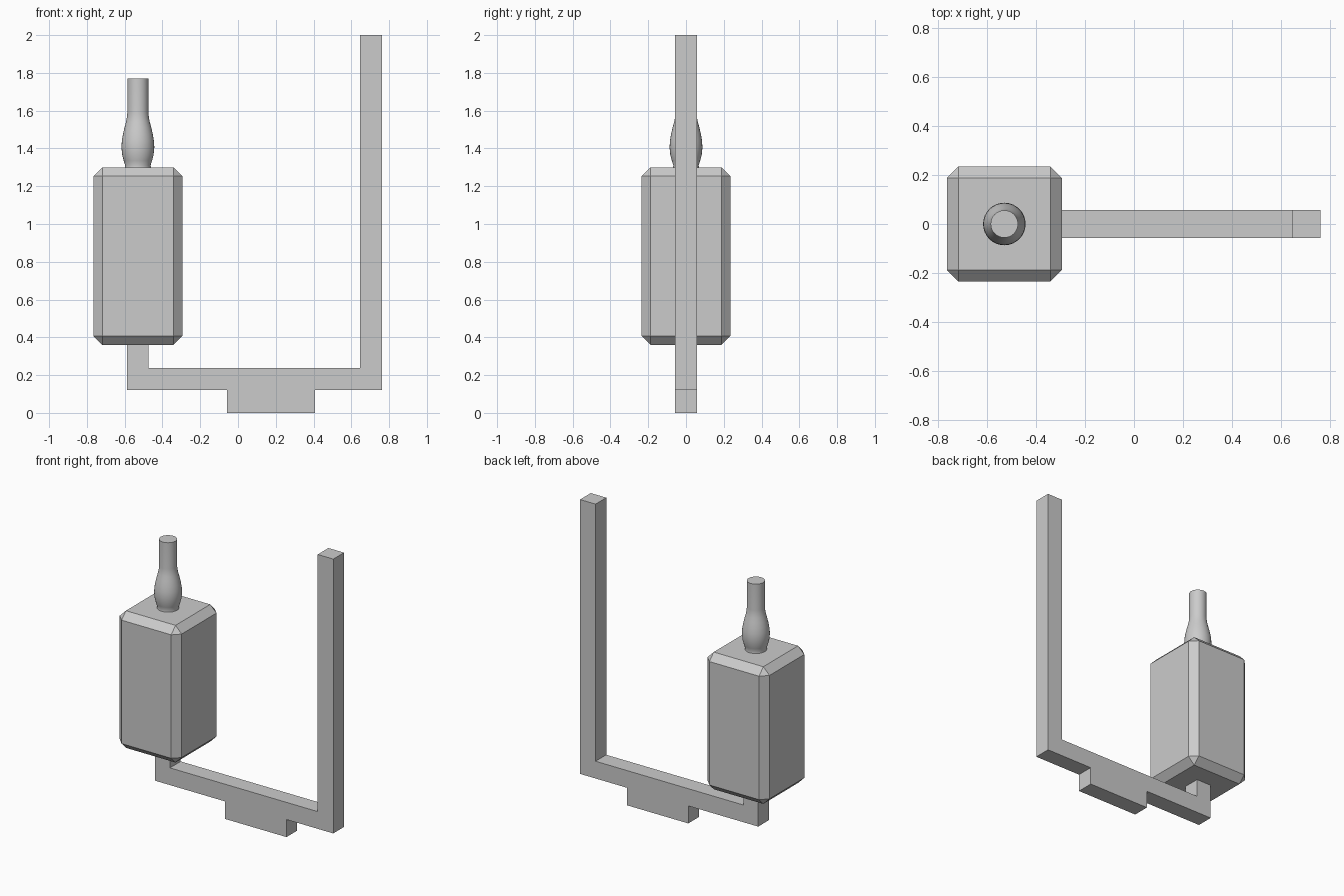
import bpy, bmesh, math

if "Cube" in bpy.data.objects:
    bpy.data.objects.remove(bpy.data.objects["Cube"])

grey = bpy.data.materials.new("light_grey")
grey.diffuse_color = (0.6, 0.6, 0.6, 1)
grey.use_nodes = True
grey.node_tree.nodes["Principled BSDF"].inputs["Base Color"].default_value = grey.diffuse_color

CX = -0.53      # axis of the body and its neck
HALF = 0.058    # half depth of the bracket


def add_object(name, bm):
    bmesh.ops.recalc_face_normals(bm, faces=bm.faces)
    mesh = bpy.data.meshes.new(name)
    bm.to_mesh(mesh)
    bm.free()
    mesh.materials.append(grey)
    obj = bpy.data.objects.new(name, mesh)
    bpy.context.collection.objects.link(obj)
    return obj


# Bracket: one outline in the xz plane, extruded through its depth
outline = [(-0.588, 0.12), (-0.058, 0.12), (-0.058, 0), (0.408, 0),
           (0.408, 0.12), (0.763, 0.12), (0.763, 2), (0.645, 2),
           (0.645, 0.238), (-0.475, 0.238), (-0.475, 0.36), (-0.588, 0.36)]
bm = bmesh.new()
face = bm.faces.new([bm.verts.new((x, -HALF, z)) for x, z in outline])
ext = bmesh.ops.extrude_face_region(bm, geom=[face])
moved = [v for v in ext["geom"] if isinstance(v, bmesh.types.BMVert)]
bmesh.ops.translate(bm, verts=moved, vec=(0, 2 * HALF, 0))
add_object("bracket", bm)

# Body: tall box with chamfered edges
bm = bmesh.new()
bmesh.ops.create_cube(bm, size=1)
bmesh.ops.scale(bm, vec=(0.47, 0.47, 0.94), verts=bm.verts)
bmesh.ops.translate(bm, vec=(CX, 0, 0.83), verts=bm.verts)
bmesh.ops.bevel(bm, geom=bm.edges[:], offset=0.047, offset_type='OFFSET',
                segments=1, profile=0.5, affect='EDGES')
add_object("body", bm)

# Neck: bulb narrowing into a straight stem, turned on a lathe
profile = [(0.069, 1.298), (0.067, 1.31), (0.075, 1.335), (0.083, 1.365),
           (0.087, 1.405), (0.085, 1.44), (0.079, 1.475), (0.071, 1.51),
           (0.063, 1.54), (0.058, 1.565), (0.056, 1.59), (0.056, 1.77)]
N = 32
bm = bmesh.new()
rings = [[bm.verts.new((CX + r * math.cos(2 * math.pi * i / N),
                        r * math.sin(2 * math.pi * i / N), z))
          for i in range(N)] for r, z in profile]
for a, b in zip(rings, rings[1:]):
    for i in range(N):
        j = (i + 1) % N
        bm.faces.new((a[i], a[j], b[j], b[i]))
bm.faces.new(rings[0])
bm.faces.new(rings[-1])
neck = add_object("neck", bm)
bpy.context.view_layer.objects.active = neck
neck.select_set(True)
bpy.ops.object.shade_smooth_by_angle(angle=math.radians(40))
